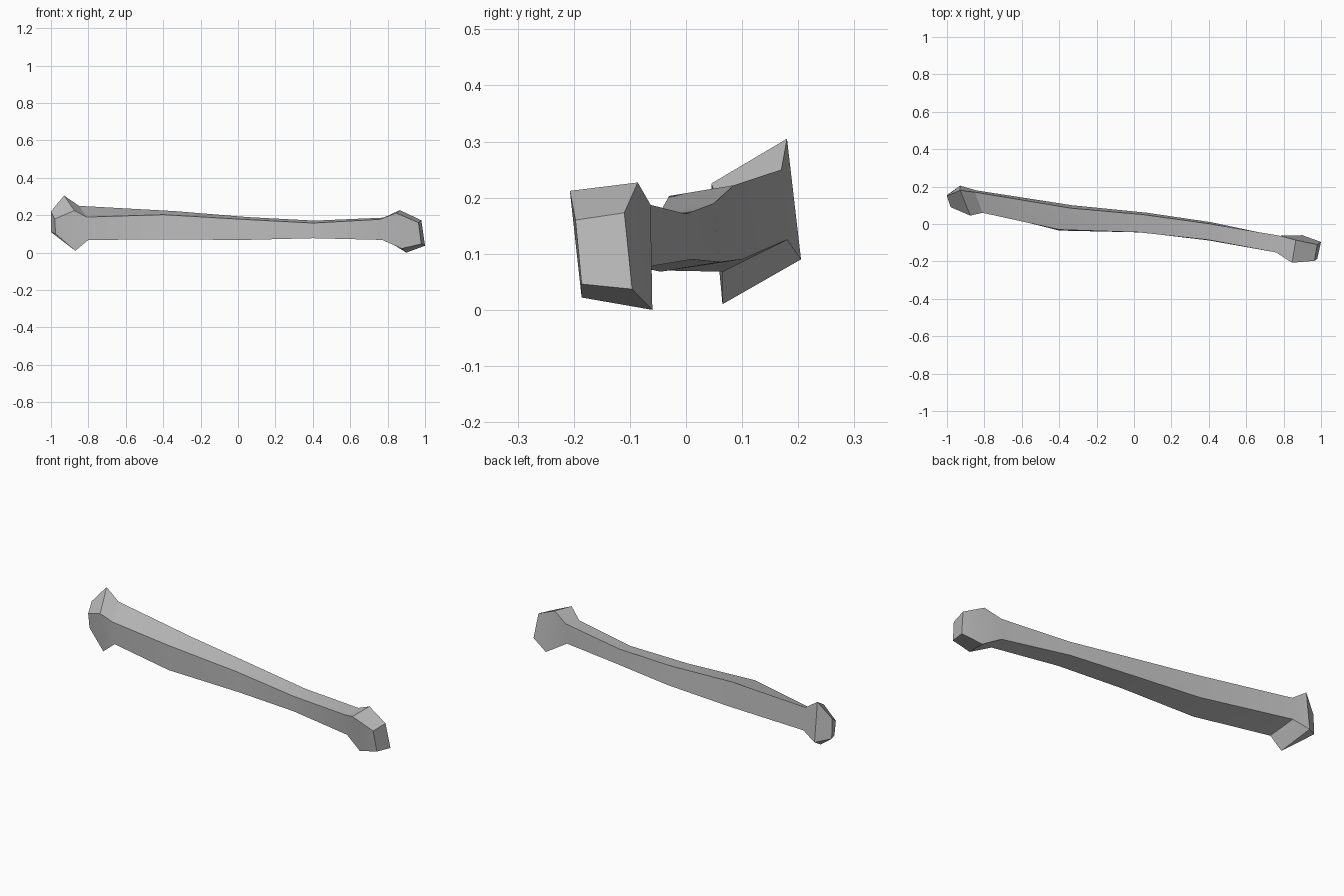
import bpy
import bmesh
import math

default_cube = bpy.data.objects.get("Cube")
if default_cube:
    bpy.data.objects.remove(default_cube, do_unlink=True)


def make_material(name, colour):
    material = bpy.data.materials.new(name)
    material.use_nodes = True
    material.diffuse_color = colour
    shader = next(n for n in material.node_tree.nodes if n.type == 'BSDF_PRINCIPLED')
    shader.inputs["Base Color"].default_value = colour
    return material


def loft(name, sections, material):
    """Skin a closed tube through four-cornered cross-sections and cap both ends."""
    mesh = bpy.data.meshes.new(name)
    bm = bmesh.new()
    rings = [[bm.verts.new(corner) for corner in section] for section in sections]
    for ring, following in zip(rings, rings[1:]):
        for i in range(len(ring)):
            j = (i + 1) % len(ring)
            bm.faces.new((ring[i], ring[j], following[j], following[i]))
    bm.faces.new(rings[0])
    bm.faces.new(rings[-1])
    bmesh.ops.recalc_face_normals(bm, faces=bm.faces[:])
    bm.to_mesh(mesh)
    bm.free()
    mesh.materials.append(material)
    obj = bpy.data.objects.new(name, mesh)
    bpy.context.scene.collection.objects.link(obj)
    return obj


# Corner order in every section: front top, back top, back bottom, front bottom
# Large knuckle at the right end: end cap, then its widest section
large_knuckle = [
    [(-.98, .09, .18), (-1, .15, .22), (-1, .155, .11), (-.975, .095, .1)],
    [(-.875, .045, .225), (-.93, .18, .305), (-.93, .205, .09), (-.87, .065, .01)],
]

# Slightly bent shaft, tapering towards the left end
shaft = [
    [(-.81, .06, .19), (-.85, .17, .25), (-.845, .18, .125), (-.8, .065, .068)],
    [(-.4, -.03, .203), (-.34, .085, .222), (-.33, .1, .09), (-.4, -.035, .07)],
    [(.02, -.044, .178), (.05, .05, .19), (.07, .06, .085), (.04, -.045, .068)],
    [(.4, -.085, .158), (.41, 0, .171), (.41, .01, .09), (.4, -.088, .077)],
    [(.76, -.152, .178), (.78, -.063, .187), (.775, -.067, .077), (.77, -.147, .068)],
]

# Small knuckle at the left end: widest section, then its end cap
small_knuckle = [
    [(.845, -.207, .212), (.865, -.086, .227), (.9, -.06, 0), (.875, -.186, .022)],
    [(.965, -.197, .16), (.98, -.11, .173), (1, -.096, .037), (.98, -.186, .046)],
]

bone_grey = make_material("Bone grey", (.5, .5, .5, 1))
bone = loft("bone", large_knuckle + shaft + small_knuckle, bone_grey)

# Soft along the shaft, crisp on its long edges and at the knuckles
bpy.ops.object.select_all(action='DESELECT')
bone.select_set(True)
bpy.context.view_layer.objects.active = bone
bpy.ops.object.shade_smooth_by_angle(angle=math.radians(30))
